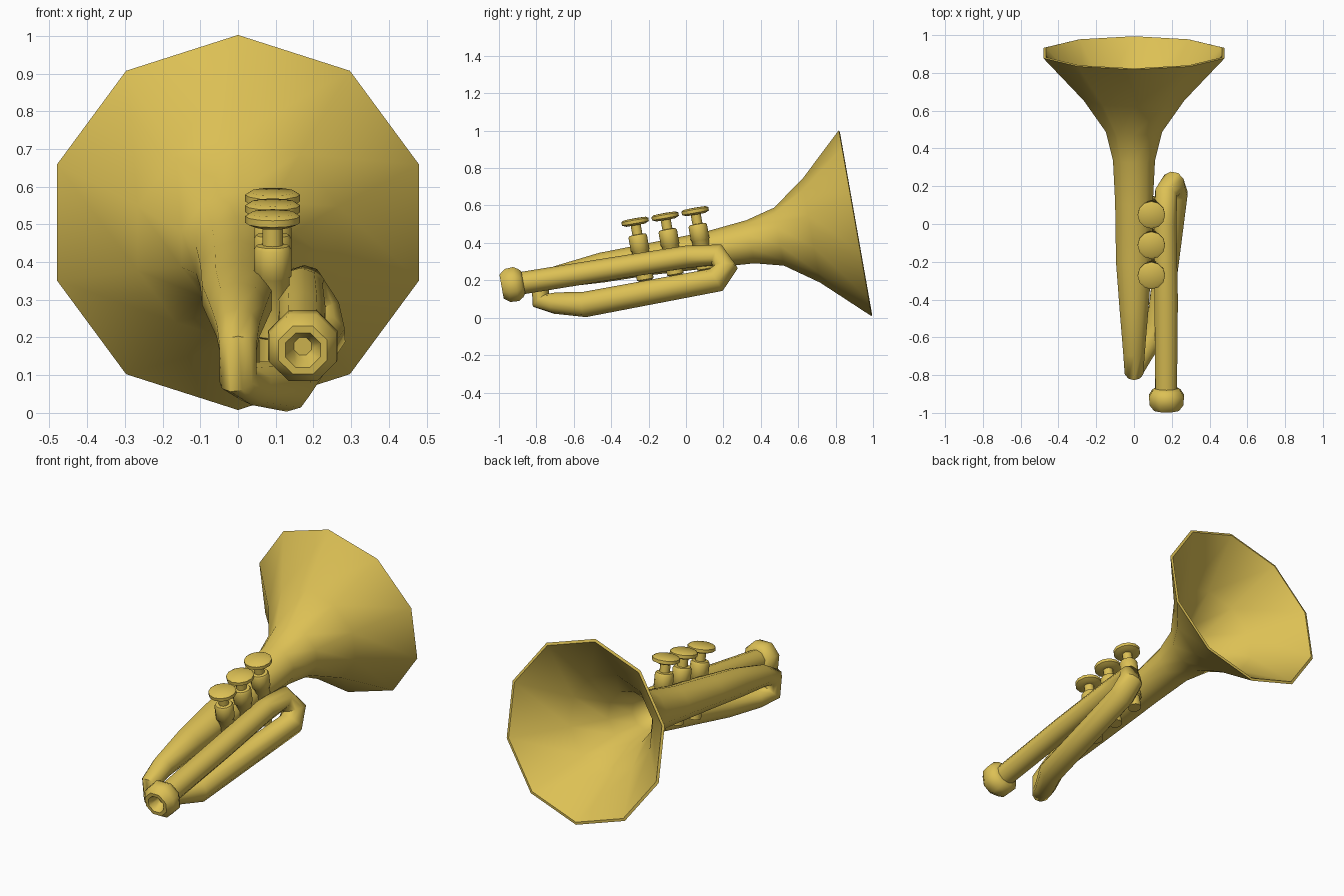
import bpy, bmesh
from math import sin, cos, pi, radians
from mathutils import Vector

cube = bpy.data.objects.get("Cube")
if cube:
    bpy.data.objects.remove(cube, do_unlink=True)

# Single brass colour
brass = bpy.data.materials.new("brass gold")
brass.use_nodes = True
brass.diffuse_color = (0.72, 0.53, 0.09, 1)
brass.node_tree.nodes["Principled BSDF"].inputs["Base Color"].default_value = brass.diffuse_color


def finish(name, bm):
    bmesh.ops.remove_doubles(bm, verts=bm.verts, dist=1e-5)
    bmesh.ops.recalc_face_normals(bm, faces=bm.faces)
    mesh = bpy.data.meshes.new(name)
    bm.to_mesh(mesh)
    bm.free()
    mesh.materials.append(brass)
    obj = bpy.data.objects.new(name, mesh)
    bpy.context.collection.objects.link(obj)
    bpy.ops.object.select_all(action='DESELECT')
    obj.select_set(True)
    bpy.context.view_layer.objects.active = obj
    bpy.ops.object.shade_smooth_by_angle(angle=radians(52))
    return obj


def ring(bm, centre, u, v, ru, rv, sides, phase=0.0):
    verts = []
    for i in range(sides):
        a = 2 * pi * i / sides + phase
        verts.append(bm.verts.new(centre + u * (ru * sin(a)) + v * (rv * cos(a))))
    return verts


def bridge(bm, a, b):
    n = len(a)
    for i in range(n):
        j = (i + 1) % n
        bm.faces.new((a[i], a[j], b[j], b[i]))


def lathe(name, origin, axis, profile, sides, phase=0.0):
    """Rings of (distance along axis, radius) around a tilted axis."""
    bm = bmesh.new()
    u = Vector((1, 0, 0))
    v = axis.cross(u).normalized()
    if v.z < 0:
        v = -v
    rings = [ring(bm, origin + axis * d, u, v, r, r, sides, phase) for d, r in profile]
    for a, b in zip(rings, rings[1:]):
        bridge(bm, a, b)
    bmesh.ops.dissolve_degenerate(bm, dist=1e-5, edges=bm.edges)
    return finish(name, bm)


def sweep(name, path, sides):
    """Tube through (x, y, z, radius across, radius up) with a carried frame."""
    bm = bmesh.new()
    pts = [Vector(p[:3]) for p in path]
    dirs = [(b - a).normalized() for a, b in zip(pts, pts[1:])]
    tangents = [dirs[0]] + [(a + b).normalized() for a, b in zip(dirs, dirs[1:])] + [dirs[-1]]
    up = Vector((0, 0, 1))
    last, rings = tangents[0], []
    for p, t, (_, _, _, ru, rv) in zip(pts, tangents, path):
        up = last.rotation_difference(t) @ up
        up = (up - t * up.dot(t)).normalized()
        rings.append(ring(bm, p, t.cross(up), up, ru, rv, sides))
        last = t
    for a, b in zip(rings, rings[1:]):
        bridge(bm, a, b)
    return finish(name, bm)


# The whole instrument leans back by ten degrees
lean = radians(10)
forward = Vector((0, cos(lean), sin(lean)))
upward = Vector((0, -sin(lean), cos(lean)))
rim = Vector((0, 0.905, 0.505))

# Outer bell, main tube, both bends and the lead pipe as one long tube
bell = [(*(rim + forward * d), r, r)
        for d, r in ((0, 0.505), (-0.24, 0.28), (-0.415, 0.157), (-0.57, 0.117))]
tube = [
    (0, 0.12, 0.363, 0.105, 0.098),
    (0, -0.2, 0.312, 0.10, 0.085),
    (0, -0.45, 0.268, 0.08, 0.08),
    (0, -0.68, 0.22, 0.06, 0.06),
    (0, -0.78, 0.175, 0.052, 0.055),
    (0, -0.775, 0.092, 0.052, 0.055),
    (0.04, -0.70, 0.078, 0.056, 0.058),
    (0.13, -0.54, 0.071, 0.068, 0.068),
    (0.218, 0.16, 0.202, 0.07, 0.068),
    (0.205, 0.212, 0.27, 0.068, 0.065),
    (0.17, 0.165, 0.335, 0.062, 0.062),
    (0.165, 0, 0.325, 0.062, 0.06),
    (0.17, -0.4, 0.262, 0.065, 0.06),
    (0.17, -0.89, 0.183, 0.06, 0.06),
]
sweep("bell_and_tubing", bell + tube, 10)

# Inside of the bell, narrowing to the throat
lathe("bell_lining", rim, forward,
      [(0, 0.505), (0.004, 0.49), (-0.235, 0.264), (-0.41, 0.142),
       (-0.57, 0.1), (-0.78, 0)], 10)

# Mouthpiece with a hollow cup
lathe("mouthpiece", Vector((0.172, -0.87, 0.187)), -forward,
      [(0, 0), (0, 0.065), (0.012, 0.082), (0.04, 0.1), (0.085, 0.097),
       (0.118, 0.07), (0.118, 0.05), (0.06, 0.025), (0.06, 0)], 8, pi / 8)

# Three valves: domed button, stem, casing and bottom cap
valve_profile = [(0.002, 0), (0, 0.06), (-0.008, 0.073), (-0.026, 0.073),
                 (-0.036, 0.05), (-0.036, 0.027), (-0.086, 0.027),
                 (-0.088, 0.044), (-0.098, 0.05), (-0.17, 0.05),
                 (-0.175, 0.045), (-0.33, 0.045), (-0.335, 0.036),
                 (-0.4, 0.036), (-0.4, 0)]
for i, label in enumerate(("front", "middle", "back")):
    top = Vector((0.092, -0.275, 0.53)) + forward * (0.163 * i)
    lathe(label + "_valve", top, upward, valve_profile, 12)
